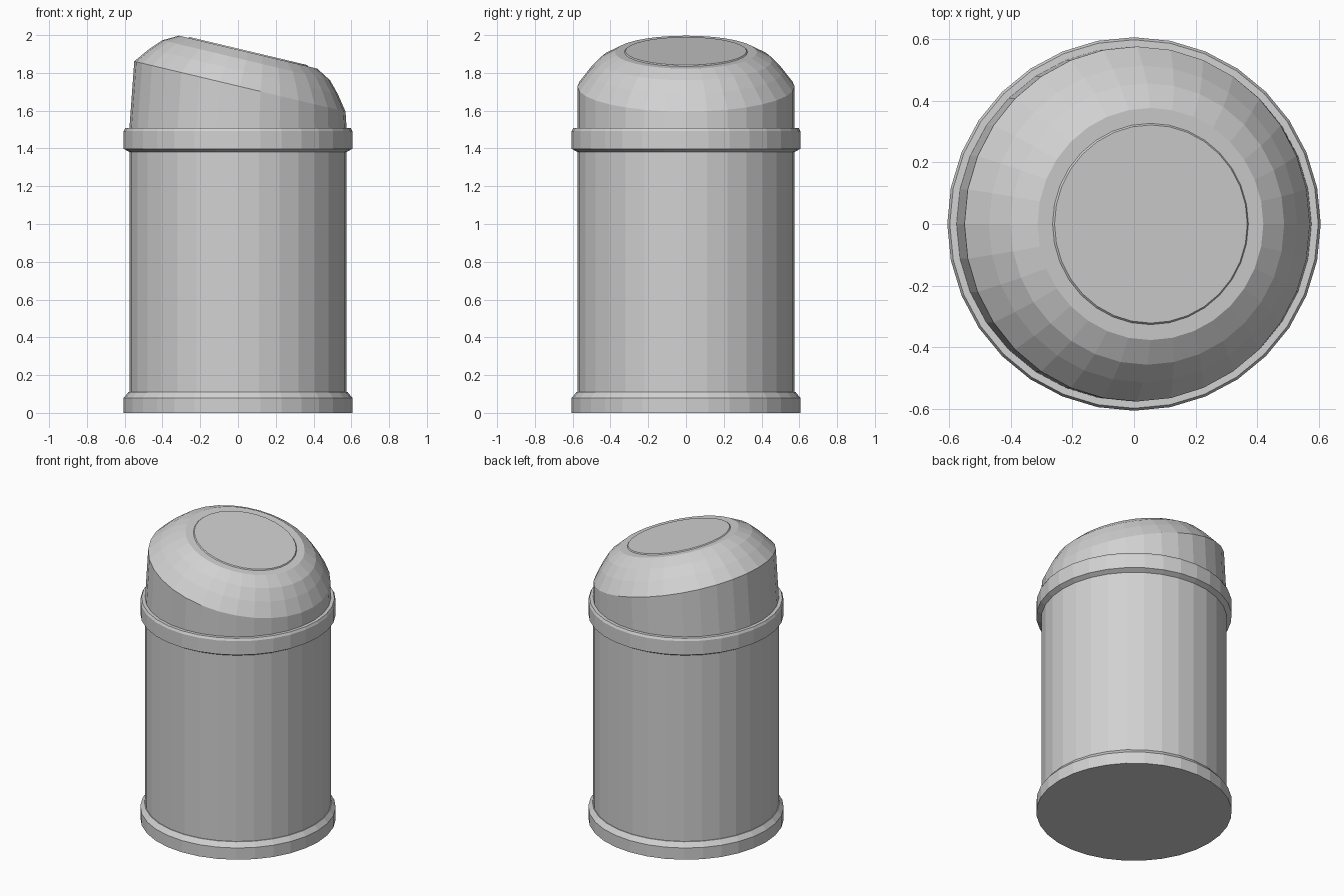
import bpy
import bmesh
import math
from mathutils import Matrix, Vector

SIDES = 32
TILT = math.radians(13.4)

cube = bpy.data.objects.get("Cube")
if cube:
    bpy.data.objects.remove(cube, do_unlink=True)

grey = bpy.data.materials.new("light_grey")
grey.use_nodes = True
colour = (0.64, 0.64, 0.64, 1)
grey.diffuse_color = colour
grey.node_tree.nodes["Principled BSDF"].inputs["Base Color"].default_value = colour


def ring(radius, height, frame):
    """Circle points of one lathe ring, placed by a frame matrix."""
    turn = math.tau / SIDES
    return [frame @ Vector((radius * math.cos(i * turn), radius * math.sin(i * turn), height))
            for i in range(SIDES)]


def loft(name, rings):
    """Skin a stack of rings and close both ends."""
    bm = bmesh.new()
    loops = [[bm.verts.new(p) for p in points] for points in rings]
    for low, high in zip(loops, loops[1:]):
        for i in range(SIDES):
            j = (i + 1) % SIDES
            bm.faces.new((low[i], low[j], high[j], high[i]))
    bm.faces.new(loops[0][::-1])
    bm.faces.new(loops[-1])
    mesh = bpy.data.meshes.new(name)
    bm.to_mesh(mesh)
    bm.free()
    mesh.materials.append(grey)
    obj = bpy.data.objects.new(name, mesh)
    bpy.context.collection.objects.link(obj)


upright = Matrix.Identity(4)
tilted = Matrix.Translation((0.01, 0, 1.728)) @ Matrix.Rotation(TILT, 4, "Y")

# Bin body with foot ring and collar
body = [(0.605, 0), (0.605, 0.08), (0.58, 0.111), (0.575, 0.111), (0.575, 1.381),
        (0.605, 1.398), (0.605, 1.492), (0.597, 1.508), (0.575, 1.508)]
loft("bin_body", [ring(r, z, upright) for r, z in body])

# Lid: straight wall rising to a slanted edge, then a tilted dome
dome = [(0.575, 0), (0.513, 0.082), (0.456, 0.143), (0.376, 0.187)]
loft("domed_lid", [ring(0.575, 1.508, upright)] + [ring(r, h, tilted) for r, h in dome])

# Round flap set on the flat top of the dome
flap = [(0.327, 0.186), (0.321, 0.193)]
loft("round_flap", [ring(r, h, tilted) for r, h in flap])
